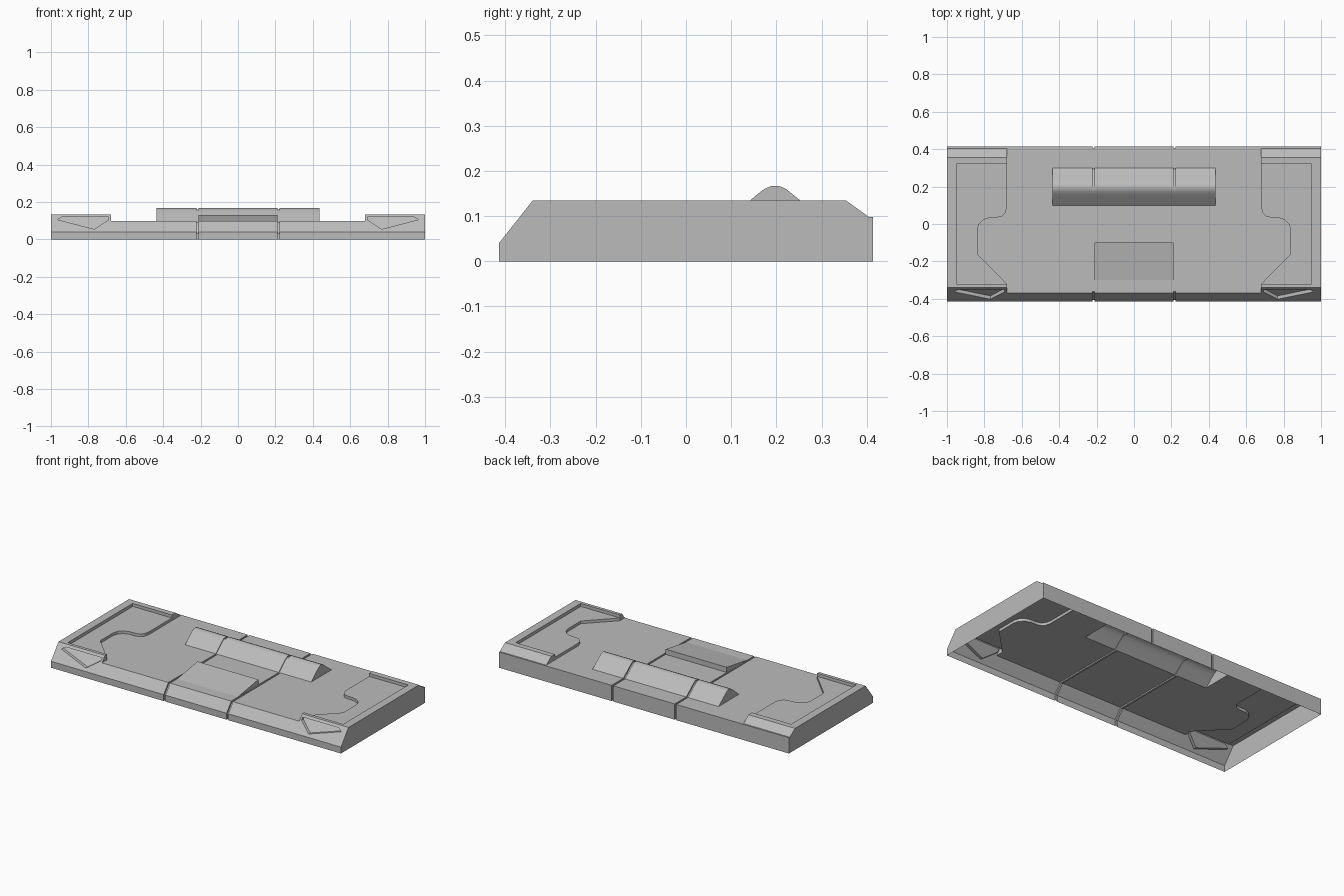
import bpy, bmesh, math
from mathutils import Vector

if "Cube" in bpy.data.objects:
    bpy.data.objects.remove(bpy.data.objects["Cube"])

GREY = bpy.data.materials.new("light_grey")
GREY.diffuse_color = (0.5, 0.5, 0.5, 1)
GREY.use_nodes = True
GREY.node_tree.nodes["Principled BSDF"].inputs["Base Color"].default_value = GREY.diffuse_color

Z0, Z1, Z2 = 0.098, 0.115, 0.134      # main plate, side panel, raised frame
XI, XO = 0.68, 1.0                    # inner and outer x of the end blocks
BACK = 0.414


def slope_y(z):
    """y of the sloped front face at height z"""
    return -0.414 + (z - 0.04) * 0.79


class Part:
    """Collects faces, each flipped to look toward a given direction"""
    def __init__(self, name, side=1):
        self.name, self.s, self.bm = name, side, bmesh.new()

    def face(self, pts, toward):
        pts = [Vector((p[0] * self.s, p[1], p[2])) for p in pts]
        f = self.bm.faces.new([self.bm.verts.new(p) for p in pts])
        f.normal_update()
        t = Vector((toward[0] * self.s, toward[1], toward[2]))
        if f.normal.dot(t) < 0:
            f.normal_flip()

    def finish(self, smooth=False):
        bmesh.ops.remove_doubles(self.bm, verts=self.bm.verts, dist=0.0002)
        me = bpy.data.meshes.new(self.name)
        self.bm.to_mesh(me)
        self.bm.free()
        me.materials.append(GREY)
        ob = bpy.data.objects.new(self.name, me)
        bpy.context.collection.objects.link(ob)
        if smooth:
            bpy.ops.object.select_all(action='DESELECT')
            ob.select_set(True)
            bpy.context.view_layer.objects.active = ob
            bpy.ops.object.shade_smooth_by_angle(angle=math.radians(30))
        return ob


# Main plate: one profile lofted along x, with rounded hump and panel grooves
hump = [(0.1, Z0), (0.14, 0.133), (0.16, 0.15), (0.175, 0.161), (0.19, 0.167),
        (0.205, 0.167), (0.22, 0.161), (0.235, 0.149), (0.255, 0.133), (0.3, Z0)]


def profile(has_hump, groove):
    pts = [(-0.414, 0), (-0.414, 0.04), (slope_y(Z0), Z0)]
    pts += [(y, z if has_hump else Z0) for y, z in hump]
    pts += [(BACK, Z0), (BACK, 0)]
    if groove:
        pts = [(y * 0.98, max(z - 0.008, 0)) for y, z in pts]
    return pts


stations = [(-XI, 0, 0), (-0.435, 0, 0), (-0.435, 1, 0)]
for gx in (-0.217, 0.217):
    a, b = gx - 0.006, gx + 0.006
    stations += [(a, 1, 0), (a, 1, 1), (b, 1, 1), (b, 1, 0)]
stations += [(0.435, 1, 0), (0.435, 0, 0), (XI, 0, 0)]

plate = Part("main_plate")
rows = [[plate.bm.verts.new((x, y, z)) for y, z in profile(h, g)] for x, h, g in stations]
for r, q in zip(rows, rows[1:]):
    for j in range(len(r) - 1):
        plate.bm.faces.new((r[j], q[j], q[j + 1], r[j + 1]))
plate.finish(smooth=True)

# Wedge-shaped scoop in front of the hump
scoop = Part("scoop")
w, yf, yb, zt = 0.21, -0.3, -0.1, 0.13
scoop.face([(-w, yf, Z0), (w, yf, Z0), (w, yb, zt), (-w, yb, zt)], (0, 0, 1))
scoop.face([(-w, yb, Z0), (w, yb, Z0), (w, yb, zt), (-w, yb, zt)], (0, 1, 0))
for s in (-1, 1):
    scoop.face([(s * w, yf, Z0), (s * w, yb, Z0), (s * w, yb, zt)], (s, 0, 0))
scoop.finish()

# Curved edge between the main plate and the side panel, back to front
curve = [(XI, 0.09), (0.688, 0.06), (0.705, 0.042), (0.73, 0.035), (0.775, 0.033),
         (0.805, 0.022), (0.828, 0.0), (0.838, -0.03), (0.838, -0.16), (XI, -0.32)]
lamp = [(0.692, 0.105), (0.692, 0.12), (0.94, 0.12), (0.965, 0.106), (0.768, 0.055)]

for side, tag in ((1, "right"), (-1, "left")):
    # Outer shell of the end block
    end = Part(tag + "_end_shell", side)
    yt = slope_y(Z2)
    end.face([(XO, -0.414, 0), (XO, BACK, 0), (XO, BACK, Z0), (XO, 0.405, Z0),
              (XO, 0.355, Z2), (XO, yt, Z2), (XO, -0.414, 0.04)], (1, 0, 0))

    def strip(a, b, toward):
        end.face([(XI, *a), (XO, *a), (XO, *b), (XI, *b)], toward)
    strip((-0.414, 0), (-0.414, 0.04), (0, -1, 0))
    strip((BACK, 0), (BACK, Z0), (0, 1, 0))
    strip((BACK, Z0), (0.405, Z0), (0, 0, 1))
    strip((0.405, Z0), (0.355, Z2), (0, 1, 1))
    # Raised frame around the side panel
    strip((0.355, Z2), (0.32, Z2), (0, 0, 1))
    strip((-0.32, Z2), (yt, Z2), (0, 0, 1))
    xr = 0.95
    end.face([(xr, -0.32, Z2), (XO, -0.32, Z2), (XO, 0.32, Z2), (xr, 0.32, Z2)], (0, 0, 1))
    end.face([(xr, -0.32, Z2), (xr, 0.32, Z2), (xr, 0.32, Z1), (xr, -0.32, Z1)], (-1, 0, 0))
    for y, d in ((0.32, -1), (-0.32, 1)):
        end.face([(XI, y, Z1), (xr, y, Z1), (xr, y, Z2), (XI, y, Z2)], (0, d, 0))
    end.face([(XI, slope_y(Z0), Z0), (XI, yt, Z2), (XI, -0.32, Z2), (XI, -0.32, Z0)], (-1, 0, 0))
    end.face([(XI, 0.405, Z0), (XI, 0.355, Z2), (XI, 0.32, Z2), (XI, 0.32, Z0)], (-1, 0, 0))
    end.finish()

    # Side panel, its step, and the main-plate extension inside the curve
    panel = Part(tag + "_side_panel", side)
    edge = [(XI, 0.32)] + curve
    panel.face([(x, y, Z1) for x, y in edge + [(xr, -0.32), (xr, 0.32)]], (0, 0, 1))
    panel.face([(x, y, Z0) for x, y in curve], (0, 0, 1))
    for (xa, ya), (xb, yb2) in zip(edge, edge[1:]):
        panel.face([(xa, ya, Z0), (xb, yb2, Z0), (xb, yb2, Z1), (xa, ya, Z1)],
                   (yb2 - ya, xa - xb, 0))
    panel.finish()

    # Sloped front with a recessed lamp pocket
    front = Part(tag + "_front_lamp", side)
    bm = front.bm
    edges = []
    for loop in ([(XI, 0.04), (XO, 0.04), (XO, Z2), (XI, Z2)], lamp):
        vs = [bm.verts.new((x * side, slope_y(z), z)) for x, z in loop]
        edges += [bm.edges.new((vs[i], vs[(i + 1) % len(vs)])) for i in range(len(vs))]
    bmesh.ops.triangle_fill(bm, edges=edges, use_beauty=True, normal=(0, -0.79, 0.61))
    for f in bm.faces:
        f.normal_update()
        if f.normal.y > 0:
            f.normal_flip()
    depth = 0.018
    front.face([(x, slope_y(z) + depth, z) for x, z in lamp], (0, -1, 0))
    cx, cz = 0.8, 0.1
    for i, (xa, za) in enumerate(lamp):
        xb, zb = lamp[(i + 1) % len(lamp)]
        front.face([(xa, slope_y(za), za), (xb, slope_y(zb), zb),
                    (xb, slope_y(zb) + depth, zb), (xa, slope_y(za) + depth, za)],
                   (cx - (xa + xb) / 2, 0, cz - (za + zb) / 2))
    front.finish()
